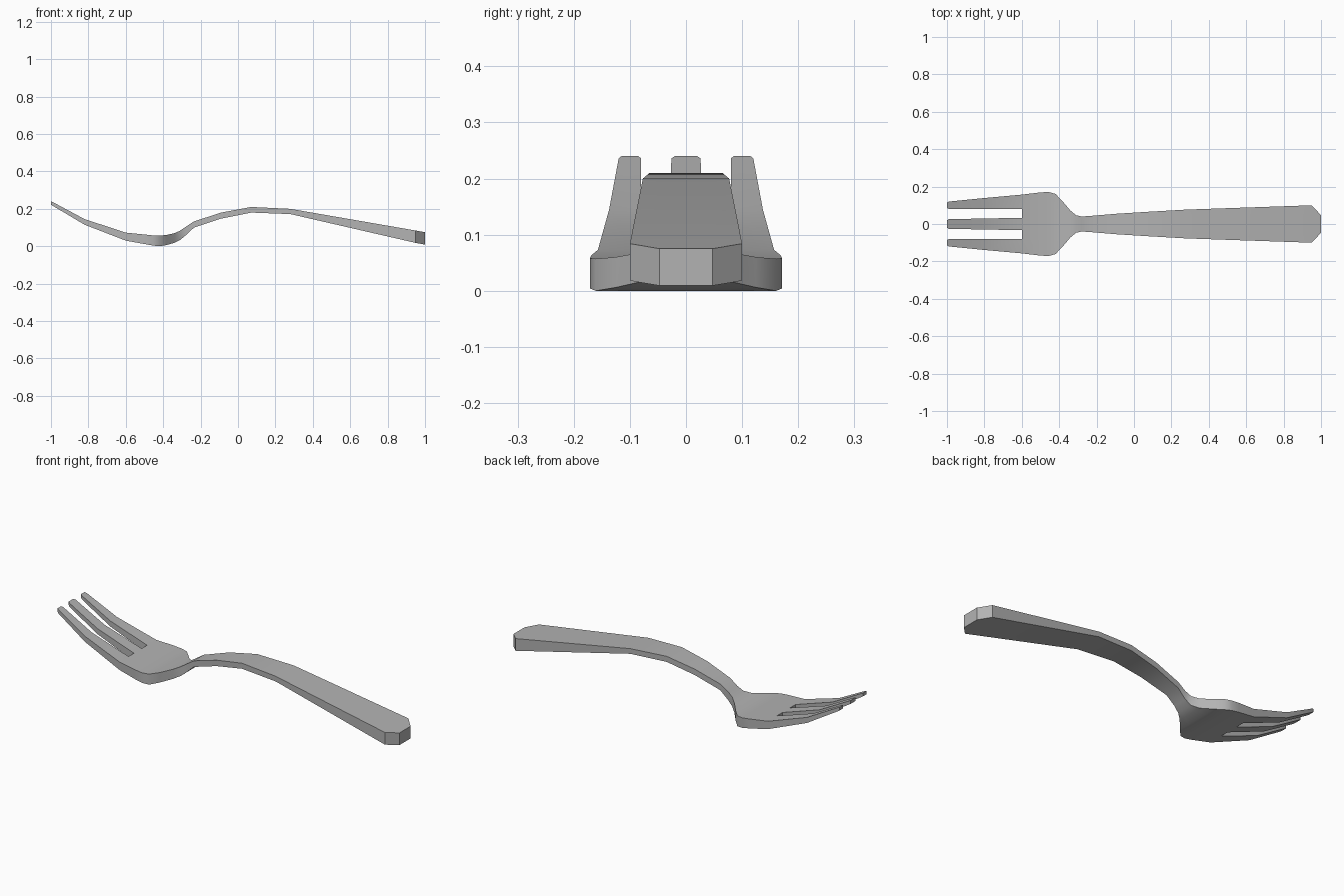
import bpy, bmesh

cube = bpy.data.objects.get("Cube")
if cube:
    bpy.data.objects.remove(cube)

steel = bpy.data.materials.new("grey steel")
steel.use_nodes = True
grey = (0.45, 0.45, 0.45, 1)
steel.diffuse_color = grey
steel.node_tree.nodes["Principled BSDF"].inputs["Base Color"].default_value = grey

# Tine and bowl stations: x, half width, slot outer edge, slot inner edge, top z, bottom z
HEAD = [
    (-1.0, 0.115, 0.085, 0.02, 0.24, 0.222),
    (-0.99, 0.12, 0.08, 0.026, 0.236, 0.216),
    (-0.82, 0.137, 0.08, 0.029, 0.145, 0.115),
    (-0.6, 0.157, 0.08, 0.033, 0.073, 0.03),
]
# Bowl, neck and handle stations: x, half width, top z, bottom z
SHAFT = [
    (-0.5, 0.169, 0.063, 0.012),
    (-0.455, 0.171, 0.058, 0.004),
    (-0.42, 0.161, 0.057, 0.0),
    (-0.385, 0.125, 0.06, 0.006),
    (-0.34, 0.072, 0.07, 0.018),
    (-0.31, 0.047, 0.083, 0.033),
    (-0.28, 0.04, 0.103, 0.058),
    (-0.235, 0.043, 0.133, 0.1),
    (-0.09, 0.055, 0.18, 0.148),
    (0.07, 0.065, 0.21, 0.18),
    (0.28, 0.077, 0.2, 0.172),
    (0.95, 0.1, 0.084, 0.018),
    (1.0, 0.047, 0.075, 0.009),
]

bm = bmesh.new()
rows = []


def add_row(x, half, top, bottom):
    """One cross-section: mirrored columns of paired top and bottom points."""
    ys = [-y for y in half] + list(reversed(half))
    rows.append([(bm.verts.new((x, y, top)), bm.verts.new((x, y, bottom))) for y in ys])


for x, w, outer, inner, top, bottom in HEAD:
    add_row(x, (w, outer, inner), top, bottom)
for x, w, top, bottom in SHAFT:
    add_row(x, (w, w * 0.5, w * 0.2), top, bottom)

# Cells of the sheet, leaving out the two slots between the tines
slot_rows = len(HEAD) - 1
cells = {(i, j) for i in range(len(rows) - 1) for j in range(5)
         if not (i < slot_rows and j in (1, 3))}

for i, j in cells:
    ring = [rows[i][j], rows[i + 1][j], rows[i + 1][j + 1], rows[i][j + 1]]
    bm.faces.new([p[0] for p in ring])
    bm.faces.new([p[1] for p in reversed(ring)])
    # Side walls wherever the sheet ends
    for k, (di, dj) in enumerate([(0, -1), (1, 0), (0, 1), (-1, 0)]):
        if (i + di, j + dj) not in cells:
            a, b = ring[k], ring[(k + 1) % 4]
            bm.faces.new((a[0], a[1], b[1], b[0]))

bmesh.ops.recalc_face_normals(bm, faces=bm.faces)
mesh = bpy.data.meshes.new("fork")
bm.to_mesh(mesh)
bm.free()
mesh.materials.append(steel)

fork = bpy.data.objects.new("fork", mesh)
bpy.context.collection.objects.link(fork)
bpy.ops.object.select_all(action="DESELECT")
fork.select_set(True)
bpy.context.view_layer.objects.active = fork
bpy.ops.object.shade_smooth_by_angle(angle=0.55)
